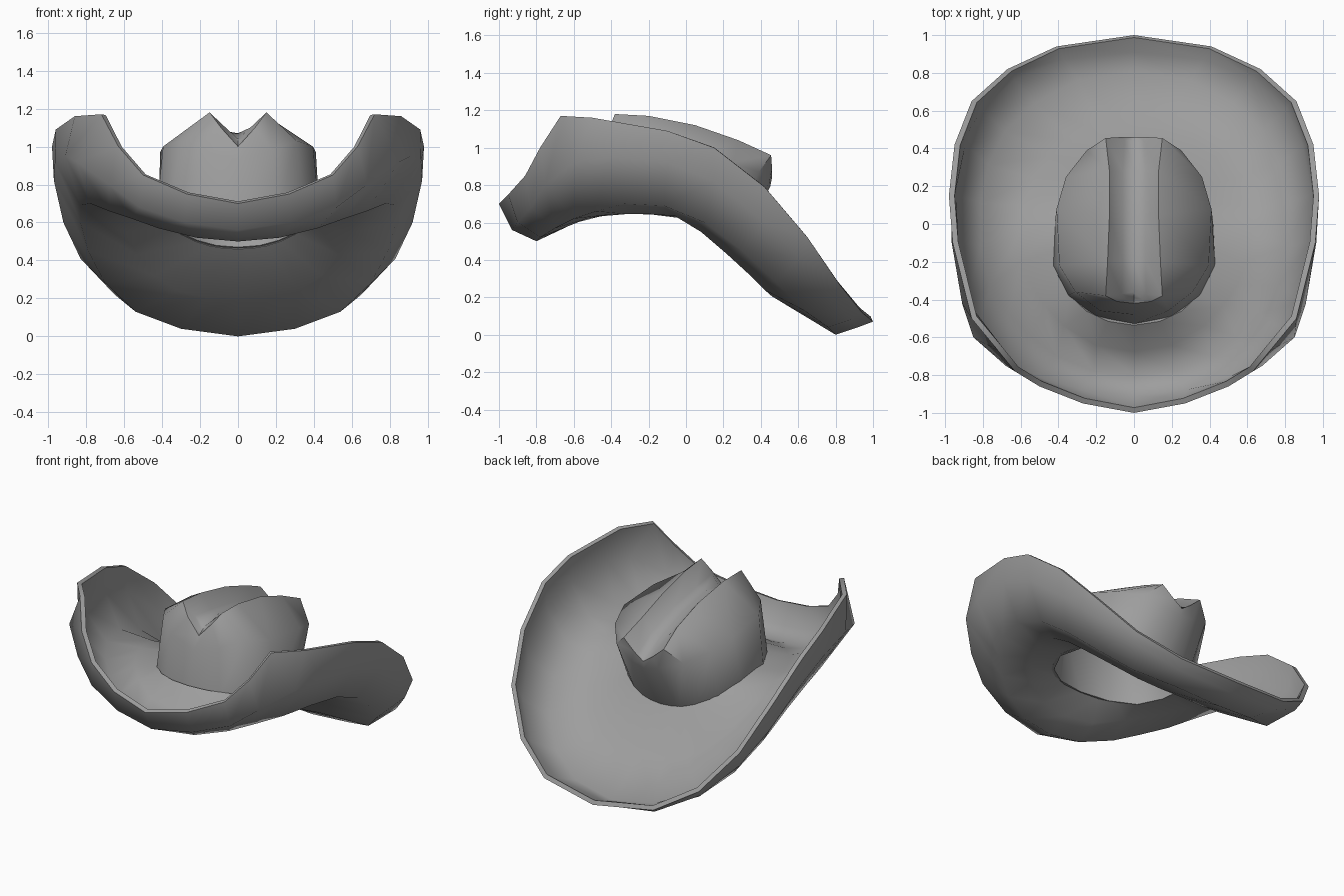
import bpy, bmesh, math
from mathutils import Vector

felt = bpy.data.materials.new("grey_felt")
felt.diffuse_color = (0.34, 0.34, 0.34, 1)


def resample(pts, n):
    """Catmull-Rom resample of a half ring to n points."""
    p = [Vector(q) for q in pts]
    p = [Vector((-p[1].x, p[1].y, p[1].z))] + p + [Vector((-p[-2].x, p[-2].y, p[-2].z))]
    out = []
    for k in range(n):
        t = k * (len(pts) - 1) / (n - 1)
        i = min(int(t), len(pts) - 2)
        f = t - i
        a, b, c, d = p[i:i + 4]
        out.append(0.5 * (2 * b + (c - a) * f + (2 * a - 5 * b + 4 * c - d) * f * f
                          + (3 * b - a - 3 * c + d) * f ** 3))
    return out


def loft(name, half_rings, thickness, angle):
    """Mirror half rings (front -> right -> back) and skin them into a shell."""
    bm = bmesh.new()
    rings = []
    for half in half_rings:
        left = [(-p[0], p[1], p[2]) for p in half[-2:0:-1]]
        rings.append([bm.verts.new(p) for p in list(half) + left])
    for a, b in zip(rings, rings[1:]):
        for j in range(len(a)):
            k = (j + 1) % len(a)
            bm.faces.new((a[j], b[j], b[k], a[k]))
    bmesh.ops.remove_doubles(bm, verts=bm.verts, dist=0.002)
    mesh = bpy.data.meshes.new(name)
    bm.to_mesh(mesh)
    bm.free()
    mesh.materials.append(felt)
    ob = bpy.data.objects.new(name, mesh)
    bpy.context.collection.objects.link(ob)
    bpy.ops.object.select_all(action='DESELECT')
    ob.select_set(True)
    bpy.context.view_layer.objects.active = ob
    mod = ob.modifiers.new("shell", 'SOLIDIFY')
    mod.thickness = thickness
    mod.offset = 1
    bpy.ops.object.modifier_apply(modifier=mod.name)
    bpy.ops.object.shade_smooth_by_angle(angle=math.radians(angle))
    return ob


# Crown: head opening, shoulder, pinched ridge, and the groove along the top
opening = [(0, -.53, .68), (.2, -.49, .67), (.35, -.38, .65), (.43, -.22, .65), (.42, 0, .62),
           (.35, .14, .56), (.23, .22, .50), (.12, .25, .47), (0, .26, .46)]
shoulder = [(0, -.48, .93), (.18, -.46, .98), (.31, -.36, 1.03), (.395, -.22, 1.0), (.41, .08, .97),
            (.36, .25, .92), (.25, .39, .87), (.1, .445, .81), (0, .45, .79)]
ridge = [(0, -.42, 1.0), (.09, -.41, 1.1), (.15, -.38, 1.18), (.14, -.2, 1.17), (.13, .05, 1.12),
         (.13, .28, 1.04), (.15, .455, .96), (.07, .46, .89), (0, .46, .84)]
groove_wall = [(0, -.41, 1.005), (.045, -.4, 1.05), (.065, -.37, 1.1), (.06, -.2, 1.08),
               (.06, .05, 1.035), (.06, .28, .96), (.05, .445, .875), (.03, .455, .86), (0, .455, .845)]
groove = [(0, y, z) for y, z in [(-.4, 1.01), (-.39, 1.02), (-.36, 1.04), (-.2, 1.07), (.05, 1.025),
                                 (.28, .945), (.44, .86), (.445, .855), (.45, .85)]]
loft("crown", [opening, shoulder, ridge, groove_wall, groove], 0.02, 60)

# Brim: inner edge tucked into the crown, slope, trough, upturned wall and rim
inner = [(p[0] * .97, (p[1] + .13) * .97 - .13, p[2]) for p in resample(opening, 13)]
slope = [(0, -.66, .57), (.2, -.63, .58), (.37, -.53, .62), (.47, -.43, .64), (.55, -.32, .645),
         (.6, -.2, .645), (.61, -.06, .635), (.59, .08, .55), (.53, .22, .43), (.44, .34, .32),
         (.32, .42, .24), (.17, .46, .205), (0, .47, .20)]
trough = [(0, -.8, .5), (.22, -.78, .52), (.42, -.7, .57), (.56, -.6, .62), (.68, -.48, .66),
          (.78, -.33, .70), (.83, -.12, .69), (.83, .1, .60), (.79, .3, .45), (.7, .48, .28),
          (.54, .63, .13), (.3, .76, .04), (0, .8, 0)]
wall = [(0, -.93, .56), (.28, -.9, .60), (.52, -.83, .68), (.68, -.75, .80), (.85, -.6, .92),
        (.91, -.42, .95), (.965, -.1, .92), (.97, .15, .82), (.92, .42, .60), (.83, .61, .41),
        (.65, .77, .22), (.38, .88, .08), (0, .92, .04)]
rim = [(0, -1, .70), (.27, -.95, .75), (.5, -.86, .85), (.63, -.78, 1.0), (.72, -.67, 1.17),
       (.86, -.5, 1.16), (.96, -.1, 1.09), (.98, .15, 1.0), (.95, .42, .79), (.86, .65, .52),
       (.67, .82, .27), (.41, .94, .12), (0, 1, .07)]
loft("brim", [inner, slope, trough, wall, rim], 0.03, 75)
